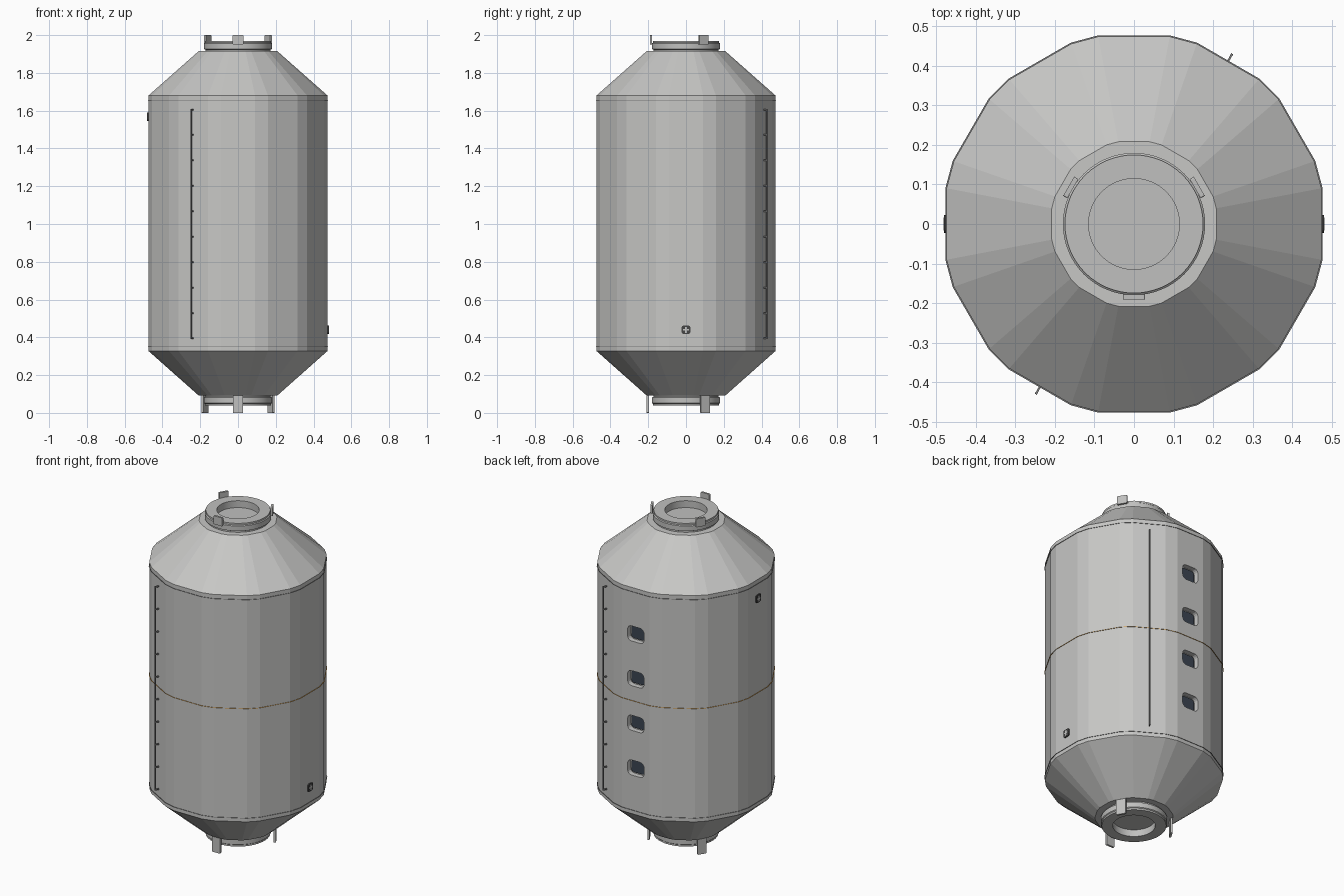
import bpy, bmesh
from math import cos, sin, radians, pi
from mathutils import Matrix, Vector

cube = bpy.data.objects.get("Cube")
if cube:
    bpy.data.objects.remove(cube, do_unlink=True)


def material(name, rgb):
    m = bpy.data.materials.new(name)
    m.use_nodes = True
    m.diffuse_color = (*rgb, 1)
    node = next(n for n in m.node_tree.nodes if n.type == "BSDF_PRINCIPLED")
    node.inputs["Base Color"].default_value = (*rgb, 1)
    return m


HULL = material("hull grey", (0.57, 0.57, 0.56))
METAL = material("docking metal", (0.53, 0.53, 0.52))
RAIL = material("rail grey", (0.2, 0.2, 0.2))
DARK = material("dark fitting", (0.06, 0.06, 0.06))
GLASS = material("window glass", (0.045, 0.06, 0.085))
ORANGE = material("orange seam", (0.7, 0.3, 0.03))

MID = 1.004          # height of the hull's middle
FLAT = 0.4746        # distance from the axis to a hull panel

# twelve wide panels with narrow corner panels, and a round section
PANELS = [radians(30 * k + s) for k in range(12) for s in (-10.8, 10.8)]
ROUND = [2 * pi * k / 64 for k in range(64)]


def finish(name, bm, mat):
    bmesh.ops.recalc_face_normals(bm, faces=bm.faces)
    me = bpy.data.meshes.new(name)
    bm.to_mesh(me)
    bm.free()
    me.materials.append(mat)
    ob = bpy.data.objects.new(name, me)
    bpy.context.collection.objects.link(ob)
    return ob


def loft(name, profile, angles, mat):
    """Capped loft of (radius, height) rings around the z axis."""
    bm = bmesh.new()
    rings = [[bm.verts.new((r * cos(a), r * sin(a), z)) for a in angles] for r, z in profile]
    n = len(angles)
    for lo, hi in zip(rings, rings[1:]):
        for i in range(n):
            j = (i + 1) % n
            bm.faces.new((lo[i], lo[j], hi[j], hi[i]))
    bm.faces.new(rings[0])
    bm.faces.new(rings[-1])
    return finish(name, bm, mat)


def add_box(bm, size, centre, angle, corner=0):
    """Box placed by (radial, sideways, height) and turned about z."""
    new = bmesh.ops.create_cube(bm, size=1, matrix=Matrix.Diagonal((*size, 1)))["verts"]
    if corner:
        edges = {e for v in new for e in v.link_edges
                 if abs((e.verts[0].co - e.verts[1].co).x) > 1e-6}
        faces = {f for v in new for f in v.link_faces}
        res = bmesh.ops.bevel(bm, geom=list(edges), offset=corner, segments=4,
                              profile=0.5, affect="EDGES")
        new = list({v for v in new if v.is_valid} | set(res["verts"])
                   | {v for f in faces if f.is_valid for v in f.verts})
    turn = Matrix.Rotation(radians(angle), 4, "Z") @ Matrix.Translation(Vector(centre))
    bmesh.ops.transform(bm, matrix=turn, verts=new)


def boxes(name, items, mat):
    bm = bmesh.new()
    for item in items:
        add_box(bm, *item)
    return finish(name, bm, mat)


# faceted hull with a cone at each end
hull = loft("hull", [(0.212, 0.092), (0.483, 0.328), (0.483, 1.68), (0.212, 1.915)], PANELS, HULL)

# four recessed windows in the back panel
window_z = [MID + 0.267 * (i - 1.5) for i in range(4)]
cutter = boxes("window_cutter", [((0.06, 0.108, 0.09), (FLAT, 0, z), 90, 0.025)
                                 for z in window_z], HULL)
cutter.hide_render = True
mod = hull.modifiers.new("window_recesses", "BOOLEAN")
mod.operation = "DIFFERENCE"
mod.solver = "EXACT"
mod.object = cutter
bpy.context.view_layer.objects.active = hull
bpy.ops.object.modifier_apply(modifier=mod.name)
bpy.data.objects.remove(cutter, do_unlink=True)

boxes("window_glass", [((0.006, 0.09, 0.073), (FLAT - 0.026, 0, z), 90, 0.018)
                       for z in window_z], GLASS)

# hairline seams around the hull
for name, z, mat in (("upper_seam", 1.655, RAIL), ("middle_seam", MID, ORANGE),
                     ("lower_seam", 0.35, RAIL)):
    loft(name, [(0.48, z), (0.486, z), (0.486, z + 0.001), (0.48, z + 0.001)], PANELS, mat)

# docking ring with a shallow well at each end
RING = [(0.172, 0.9), (0.172, 0.918), (0.18, 0.922), (0.18, 0.952), (0.175, 0.956),
        (0.175, 0.966), (0.115, 0.966), (0.115, 0.925)]
for name, s in (("upper_docking_ring", 1), ("lower_docking_ring", -1)):
    ring = loft(name, [(r, MID + s * z) for r, z in RING], ROUND, METAL)
    bpy.ops.object.select_all(action="DESELECT")
    ring.select_set(True)
    bpy.context.view_layer.objects.active = ring
    bpy.ops.object.shade_smooth_by_angle(angle=radians(30))

# three guide tabs at each end
TABS = (-90, 30, 150)
boxes("upper_guide_tabs", [((0.012, 0.056, 0.05), (0.185, 0, 1.975), a, 0.004)
                           for a in TABS], METAL)
boxes("lower_guide_tabs", [((0.012, 0.054, 0.094), (0.202, 0, 0.047), a, 0.004)
                           for a in TABS], METAL)

# two long handrails on short standoffs
for name, angle in (("back_handrail", 60), ("front_handrail", 240)):
    parts = [((0.006, 0.006, 1.22), (FLAT + 0.02, 0, 1.0), angle)]
    parts += [((0.024, 0.005, 0.008), (FLAT + 0.009, 0, 0.394 + 1.212 * i / 9), angle)
              for i in range(10)]
    boxes(name, parts, RAIL)

# small service ports on opposite sides
for side, angle, z in (("left", 0, 0.44), ("right", 180, 1.568)):
    boxes(side + "_port", [((0.008, 0.046, 0.046), (FLAT + 0.002, 0, z), angle, 0.012)], DARK)
    boxes(side + "_port_cross", [((0.006, w, h), (FLAT + 0.005, 0, z), angle)
                                 for w, h in ((0.032, 0.009), (0.009, 0.032))], HULL)
